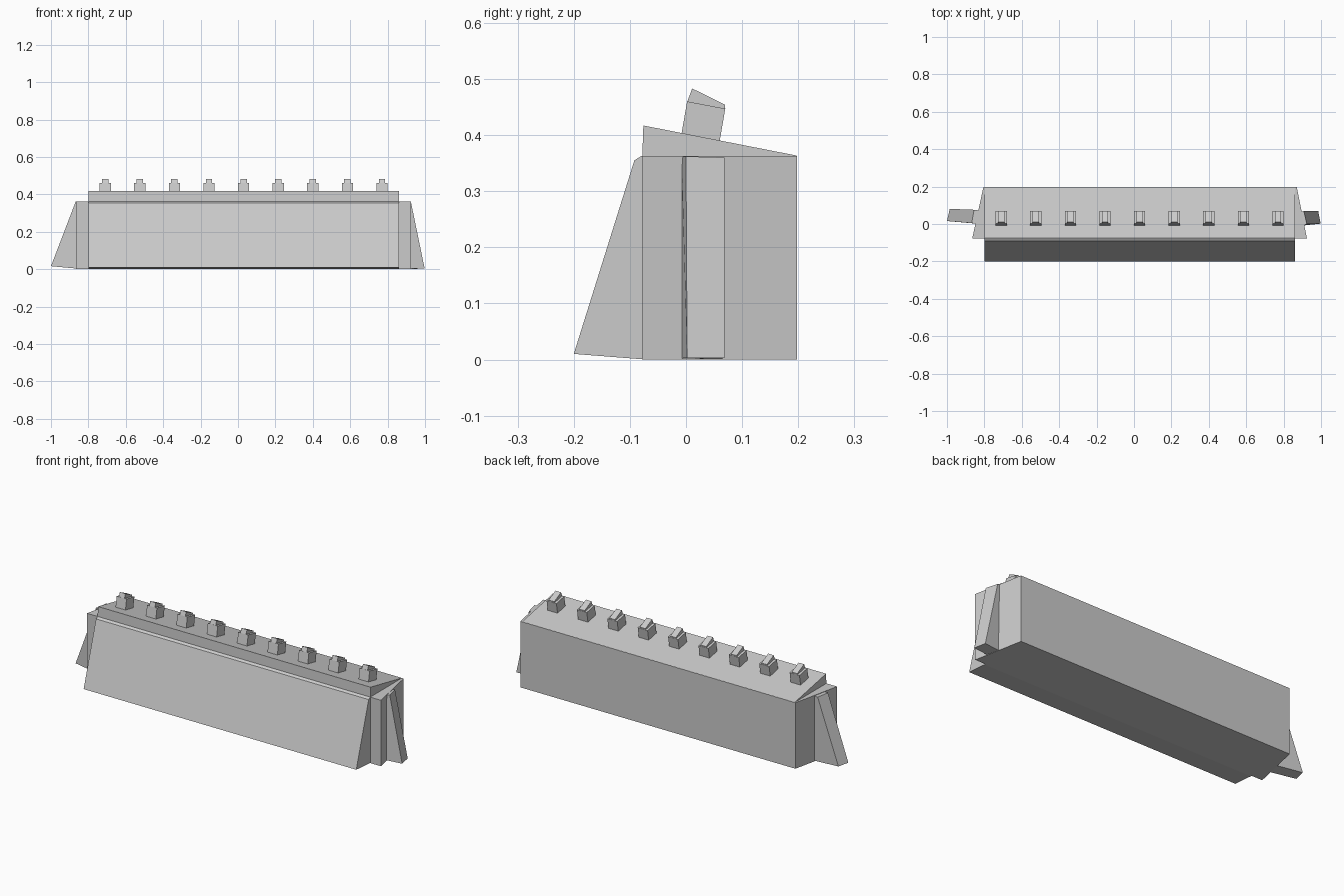
import bpy
import bmesh


def loft(name, a, b):
    """Solid between two matching 3D loops."""
    bm = bmesh.new()
    va = [bm.verts.new(p) for p in a]
    vb = [bm.verts.new(p) for p in b]
    bm.faces.new(va)
    bm.faces.new(vb[::-1])
    for i in range(len(va)):
        j = (i + 1) % len(va)
        bm.faces.new((va[j], va[i], vb[i], vb[j]))
    bmesh.ops.recalc_face_normals(bm, faces=bm.faces)
    mesh = bpy.data.meshes.new(name)
    bm.to_mesh(mesh)
    bm.free()
    ob = bpy.data.objects.new(name, mesh)
    bpy.context.collection.objects.link(ob)
    return ob


def extrude_x(name, profile, x0, x1):
    """Extrude a (y, z) profile along x."""
    return loft(name, [(x0, y, z) for y, z in profile],
                [(x1, y, z) for y, z in profile])


# Main block, tapering in plan toward the back
plan = [(-0.865, -0.078), (0.925, -0.078), (0.87, 0.198), (-0.805, 0.198)]
loft("barrier_body", [(x, y, 0) for x, y in plan],
     [(x, y, 0.363) for x, y in plan])

# Sloping front face
extrude_x("front_slope", [(-0.2, 0.01), (-0.092, 0.355), (-0.079, 0.363),
                          (-0.07, 0.363), (-0.07, 0.001), (-0.085, 0.001)],
          -0.8, 0.86)

# Sloping top
extrude_x("sloped_top", [(-0.078, 0.36), (-0.076, 0.417), (0.197, 0.3635),
                         (0.197, 0.36)], -0.8, 0.86)

# End buttresses, slightly turned to follow the tapered ends
loft("right_buttress",
     [(0.85, -0.02, 0), (0.905, -0.008, 0.002), (0.998, 0.002, 0.003),
      (0.985, 0.069, 0.003), (0.85, 0.058, 0)],
     [(0.85, -0.02, 0.362), (0.905, -0.008, 0.362), (0.924, 0.0, 0.362),
      (0.908, 0.069, 0.36), (0.85, 0.058, 0.36)])
loft("left_buttress",
     [(-0.8, 0.0, 0), (-0.86, 0.004, 0.003), (-1.0, 0.016, 0.016),
      (-0.985, 0.081, 0.016), (-0.8, 0.068, 0)],
     [(-0.8, 0.0, 0.36), (-0.855, 0.003, 0.361), (-0.868, 0.005, 0.361),
      (-0.855, 0.076, 0.361), (-0.8, 0.068, 0.36)])

# Row of nine studs with narrow wedge caps
for i in range(9):
    x = -0.71 + i * 0.185
    extrude_x(f"stud_{i + 1}", [(-0.011, 0.385), (0.057, 0.372),
                                (0.07, 0.447), (0.002, 0.46)],
              x - 0.03, x + 0.03)
    extrude_x(f"stud_cap_{i + 1}", [(0.002, 0.459), (0.069, 0.446),
                                    (0.07, 0.454), (0.011, 0.483)],
              x - 0.017, x + 0.017)
